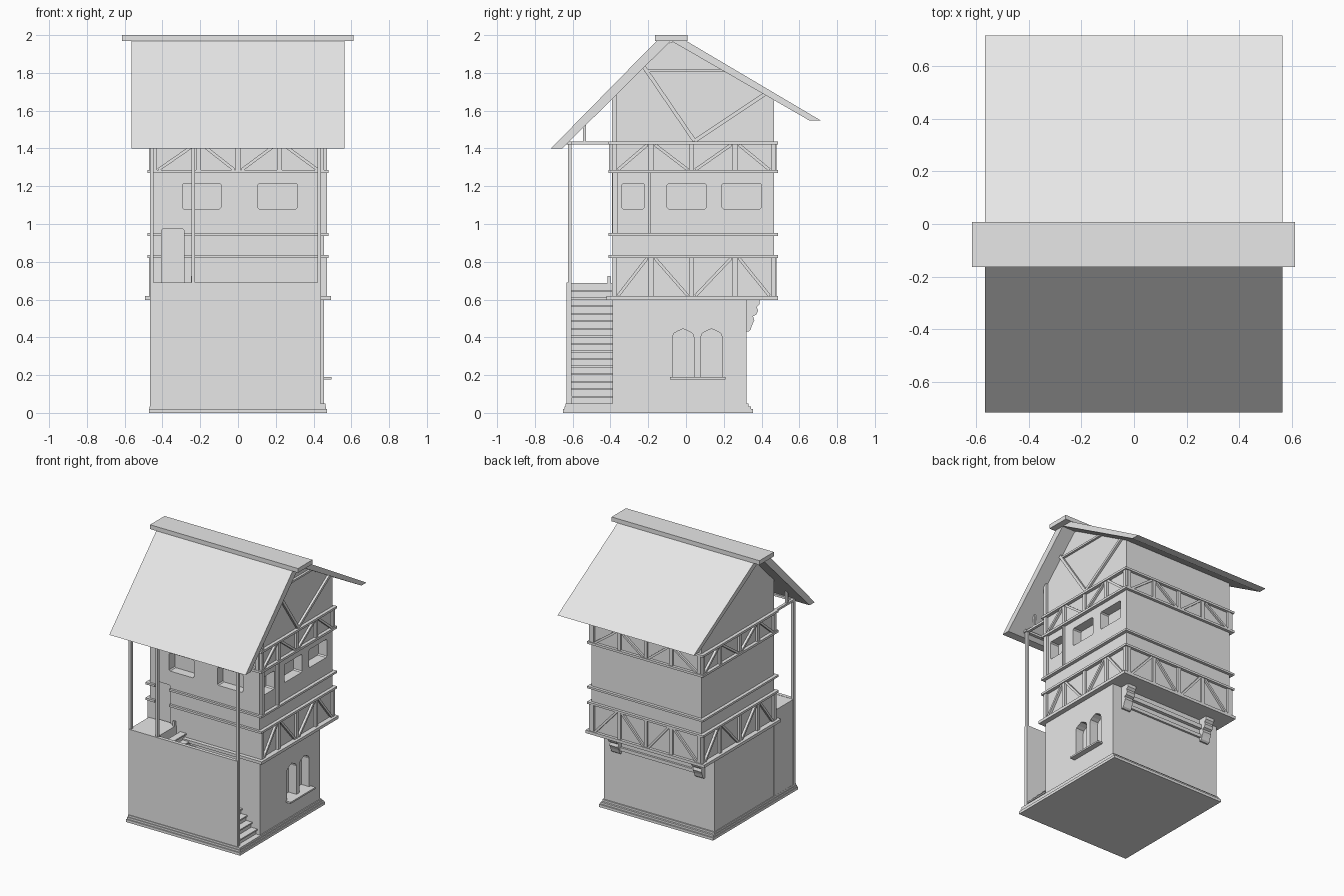
import bpy, bmesh, math
from mathutils import Vector

if "Cube" in bpy.data.objects:
    bpy.data.objects.remove(bpy.data.objects["Cube"])

mat = bpy.data.materials.new("plain grey")
mat.diffuse_color = (0.8, 0.8, 0.8, 1)
mat.use_nodes = True
mat.node_tree.nodes["Principled BSDF"].inputs["Base Color"].default_value = mat.diffuse_color


def prism(name, pts, axis, a, b):
    """Extrude a profile: axis x takes (y,z) points, axis y takes (x,z) points."""
    bm = bmesh.new()
    place = (lambda p, t: (t, p[0], p[1])) if axis == 'x' else (lambda p, t: (p[0], t, p[1]))
    lo = [bm.verts.new(place(p, a)) for p in pts]
    hi = [bm.verts.new(place(p, b)) for p in pts]
    bm.faces.new(lo)
    bm.faces.new(hi[::-1])
    n = len(pts)
    for i in range(n):
        bm.faces.new((lo[i], hi[i], hi[(i + 1) % n], lo[(i + 1) % n]))
    bmesh.ops.recalc_face_normals(bm, faces=bm.faces)
    me = bpy.data.meshes.new(name)
    bm.to_mesh(me)
    bm.free()
    me.materials.append(mat)
    ob = bpy.data.objects.new(name, me)
    bpy.context.collection.objects.link(ob)
    return ob


def box(name, x0, x1, y0, y1, z0, z1):
    return prism(name, [(y0, z0), (y1, z0), (y1, z1), (y0, z1)], 'x', x0, x1)


def cut(ob, cutters):
    """Subtract cutters and bake the result."""
    for c in cutters:
        m = ob.modifiers.new("cut", 'BOOLEAN')
        m.operation, m.object, m.solver = 'DIFFERENCE', c, 'EXACT'
    dg = bpy.context.evaluated_depsgraph_get()
    me = bpy.data.meshes.new_from_object(ob.evaluated_get(dg))
    ob.modifiers.clear()
    ob.data = me


def rounded(a0, a1, z0, z1, r=0.008):
    return [(a0 + r, z0), (a1 - r, z0), (a1, z0 + r), (a1, z1 - r),
            (a1 - r, z1), (a0 + r, z1), (a0, z1 - r), (a0, z0 + r)]


# wall planes: axis, inner and outer position of timber on each side
SIDES = {'right': ('x', 0.44, 0.472), 'left': ('x', -0.472, -0.44),
         'front': ('y', -0.408, -0.38), 'back': ('y', 0.455, 0.48)}


def bar(name, side, p, q, w=0.016):
    """Flat timber lying on a wall from p to q."""
    axis, a, b = SIDES[side]
    p, q = Vector(p), Vector(q)
    d = (q - p).normalized()
    n = Vector((-d.y, d.x)) * w / 2
    return prism(name, [p + n, q + n, q - n, p - n], axis, a, b)


def truss(side, posts, z0, z1):
    """Posts with alternating diagonals between them."""
    for i, a in enumerate(posts):
        bar(f"{side}_truss_post", side, (a, z0), (a, z1), 0.026)
        if i + 1 < len(posts):
            l, r = a + 0.02, posts[i + 1] - 0.02
            zs = (z0, z1) if i % 2 == 0 else (z1, z0)
            bar(f"{side}_truss_brace", side, (l, zs[0]), (r, zs[1]))


# stepped plinth
box("plinth_base", -0.472, 0.472, -0.65, 0.355, 0, 0.02)
box("plinth_middle", -0.468, 0.466, -0.642, 0.345, 0.02, 0.035)
box("plinth_top", -0.465, 0.462, -0.637, 0.33, 0.035, 0.05)

# ground floor with two arched windows
ground = box("ground_floor", -0.46, 0.455, -0.39, 0.32, 0.05, 0.605)
arches = []
for y in (-0.015, 0.135):
    pts = [(y - 0.057, 0.19), (y + 0.057, 0.19), (y + 0.057, 0.40), (y + 0.05, 0.42),
           (y + 0.03, 0.432), (y, 0.445), (y - 0.03, 0.432), (y - 0.05, 0.42), (y - 0.057, 0.40)]
    arches.append(prism("arch_cutter", pts, 'x', 0.39, 0.6))
cut(ground, arches)
box("arch_window_sill", 0.44, 0.495, -0.085, 0.21, 0.178, 0.19)

# upper floors and gables in one body, with window and door recesses
body = prism("upper_body", [(-0.393, 0.6), (0.465, 0.6), (0.465, 1.66), (-0.07, 1.965),
                            (-0.1, 1.955), (-0.393, 1.665)], 'x', -0.455, 0.455)
cutters = [prism("side_window_cutter", rounded(a, b, 1.08, 1.215), 'x', 0.385, 0.6)
           for a, b in ((-0.34, -0.22), (-0.10, 0.108), (0.19, 0.40))]
cutters += [prism("front_window_cutter", rounded(a, b, 1.08, 1.215), 'y', -0.6, -0.325)
            for a, b in ((-0.295, -0.09), (0.105, 0.315))]
door = prism("door_cutter", rounded(-0.405, -0.285, 0.68, 0.975), 'y', -0.6, -0.37)
cut(body, cutters + [door])

# horizontal beams wrapping the house
for name, z0, z1, e in (("jetty_beam", 0.598, 0.62, 0.012), ("lower_belt", 0.82, 0.836, 0),
                        ("middle_belt", 0.937, 0.952, 0), ("upper_belt", 1.27, 1.287, 0),
                        ("eaves_belt", 1.42, 1.436, 0)):
    beam = box(name, -0.48 - e, 0.48 + e, -0.41 - e, 0.486, z0, z1)
    if "lower" in name or "middle" in name:
        cut(beam, [door])
for c in arches + cutters + [door]:
    bpy.data.objects.remove(c)

# half-timbered bands
Y = (-0.38, -0.185, 0.03, 0.26, 0.462)
X = (-0.442, -0.21, 0, 0.22, 0.442)
for side in ("right", "left"):
    truss(side, Y, 0.62, 0.82)
    truss(side, Y, 1.287, 1.42)
truss("front", X, 1.287, 1.42)
truss("back", X, 1.287, 1.42)
truss("back", X, 0.62, 0.82)

# right gable timbers and window bay posts
bar("gable_brace", "right", (-0.225, 1.835), (0.045, 1.44), 0.02)
bar("gable_brace", "right", (0.045, 1.44), (0.42, 1.69), 0.02)
bar("gable_collar", "right", (-0.22, 1.812), (0.21, 1.812), 0.014)
bar("gable_corner_post", "right", (-0.378, 1.436), (-0.378, 1.68), 0.025)
bar("window_bay_post", "right", (-0.192, 0.952), (-0.192, 1.27), 0.014)
bar("window_bay_post", "right", (-0.375, 0.952), (-0.375, 1.27), 0.03)

# stair enclosure, landing and steps rising to the left
box("stair_front_wall", -0.465, 0.437, -0.632, -0.605, 0.05, 0.69)
box("stair_landing", -0.464, -0.235, -0.61, -0.38, 0.05, 0.688)
N = 16
run, rise = 0.67 / N, 0.64 / N
for i in range(N - 1):
    x1, z = 0.43 - i * run, 0.05 + (i + 1) * rise
    box("stair_riser", x1 - run - 0.005, x1 - 0.008, -0.607, -0.385, 0.05, z - 0.01)
    box("stair_tread", x1 - run - 0.005, x1 + 0.004, -0.607, -0.385, z - 0.01, z)
box("stair_newel", -0.25, -0.235, -0.415, -0.40, 0.688, 0.725)

# porch posts, plates and struts under the front roof
for x, z in ((-0.457, 0.05), (-0.237, 0.68), (0.43, 0.05)):
    box("porch_post", x - 0.01, x + 0.01, -0.625, -0.605, z, 1.435)
box("porch_plate", -0.467, 0.45, -0.627, -0.605, 1.42, 1.436)
for x in (-0.457, 0.43):
    box("porch_tie", x - 0.01, x + 0.01, -0.64, -0.39, 1.42, 1.436)
    box("porch_strut", x - 0.008, x + 0.008, -0.545, -0.53, 1.436, 1.53)

# scalloped brackets and rails under the rear overhang
profile = [(0.31, 0.6), (0.39, 0.6), (0.39, 0.575), (0.375, 0.56), (0.382, 0.54), (0.372, 0.52),
           (0.355, 0.512), (0.362, 0.49), (0.35, 0.465), (0.342, 0.44), (0.33, 0.43), (0.31, 0.43)]
for x in (-0.345, 0.345):
    prism("rear_bracket", profile, 'x', x - 0.035, x + 0.035)
box("rear_rail", -0.32, 0.32, 0.31, 0.345, 0.52, 0.55)
box("rear_rail", -0.32, 0.32, 0.31, 0.335, 0.455, 0.48)

# roof slopes and ridge cap
prism("front_roof", [(-0.715, 1.40), (-0.655, 1.40), (-0.08, 1.97), (-0.155, 1.97)], 'x', -0.565, 0.563)
prism("back_roof", [(0.715, 1.547), (0.655, 1.547), (-0.08, 1.97), (0.0, 1.97)], 'x', -0.565, 0.563)
box("ridge_cap", -0.614, 0.611, -0.163, 0.008, 1.968, 2.0)
